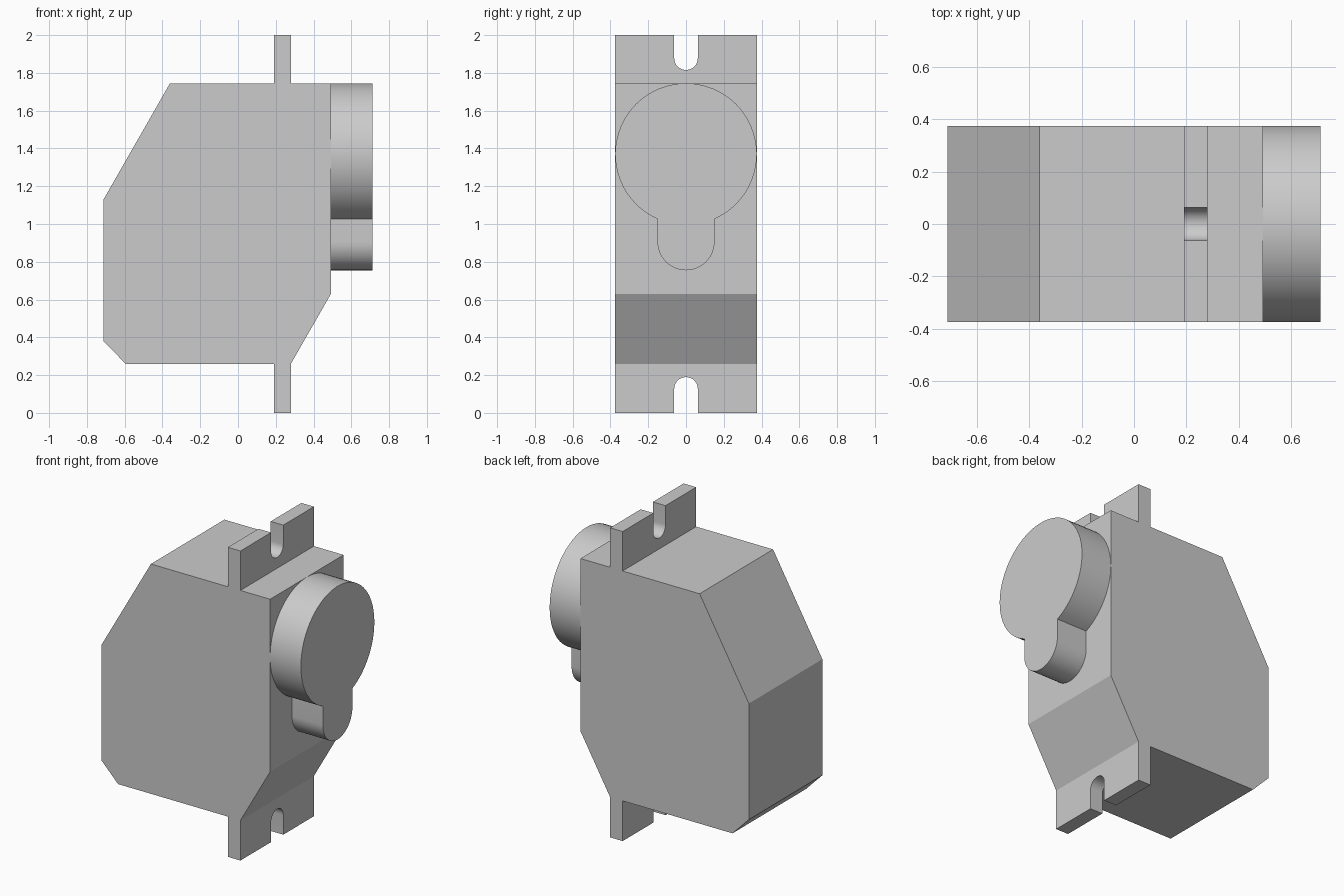
import bpy, bmesh
from math import sin, cos, pi, asin
from mathutils import Vector

if "Cube" in bpy.data.objects:
    bpy.data.objects.remove(bpy.data.objects["Cube"])


def arc(cy, cz, r, a0, a1, n):
    return [(cy + r * cos(a0 + (a1 - a0) * i / n),
             cz + r * sin(a0 + (a1 - a0) * i / n)) for i in range(n + 1)]


def extrude_profile(name, points, offset, smooth=False):
    """Make a face from 3D points and extrude it along offset."""
    bm = bmesh.new()
    face = bm.faces.new([bm.verts.new(p) for p in points])
    res = bmesh.ops.extrude_face_region(bm, geom=[face], use_keep_orig=True)
    verts = [g for g in res["geom"] if isinstance(g, bmesh.types.BMVert)]
    bmesh.ops.translate(bm, verts=verts, vec=Vector(offset))
    bmesh.ops.recalc_face_normals(bm, faces=bm.faces[:])
    mesh = bpy.data.meshes.new(name)
    bm.to_mesh(mesh)
    bm.free()
    obj = bpy.data.objects.new(name, mesh)
    bpy.context.collection.objects.link(obj)
    if smooth:
        bpy.ops.object.select_all(action='DESELECT')
        obj.select_set(True)
        bpy.context.view_layer.objects.active = obj
        bpy.ops.object.shade_smooth_by_angle(angle=pi / 6)
    return obj


HALF = 0.375            # half depth of the housing
BOTTOM, TOP = 0.26, 1.745
TAB_X0, TAB_X1 = 0.19, 0.28
FACE_X, END_X = 0.492, 0.712

# Chamfered housing, profile in XZ
housing = [(-0.712, 1.13), (-0.36, TOP), (FACE_X, TOP), (FACE_X, 0.63),
           (TAB_X1, BOTTOM), (-0.595, BOTTOM), (-0.712, 0.38)]
extrude_profile("housing", [(x, -HALF, z) for x, z in housing], (0, 2 * HALF, 0))

# Slotted mounting tabs, profile in YZ; sign gives the outward direction
SLOT_R = 0.0625
for name, root, tip, slot_c, sign in (
        ("mounting_tab_top", TOP, 2.0, 1.878, 1),
        ("mounting_tab_bottom", BOTTOM, 0.0, 0.127, -1)):
    slot = arc(0, slot_c, SLOT_R, 0, -sign * pi, 16)
    tab = ([(-HALF, tip), (-HALF, root), (HALF, root), (HALF, tip), (SLOT_R, tip)]
           + slot + [(-SLOT_R, tip)])
    extrude_profile(name, [(TAB_X0, y, z) for y, z in tab],
                    (TAB_X1 - TAB_X0, 0, 0), smooth=True)

# Gear boss: large disc merging into a small rounded lobe below
BIG_R, LOBE_R = HALF, 0.151
gap = asin(LOBE_R / BIG_R)
boss = (arc(0, TOP - BIG_R, BIG_R, -pi / 2 + gap, 1.5 * pi - gap, 56)
        + arc(0, 0.755 + LOBE_R, LOBE_R, pi, 2 * pi, 28))
extrude_profile("gear_boss", [(FACE_X, y, z) for y, z in boss],
                (END_X - FACE_X, 0, 0), smooth=True)
